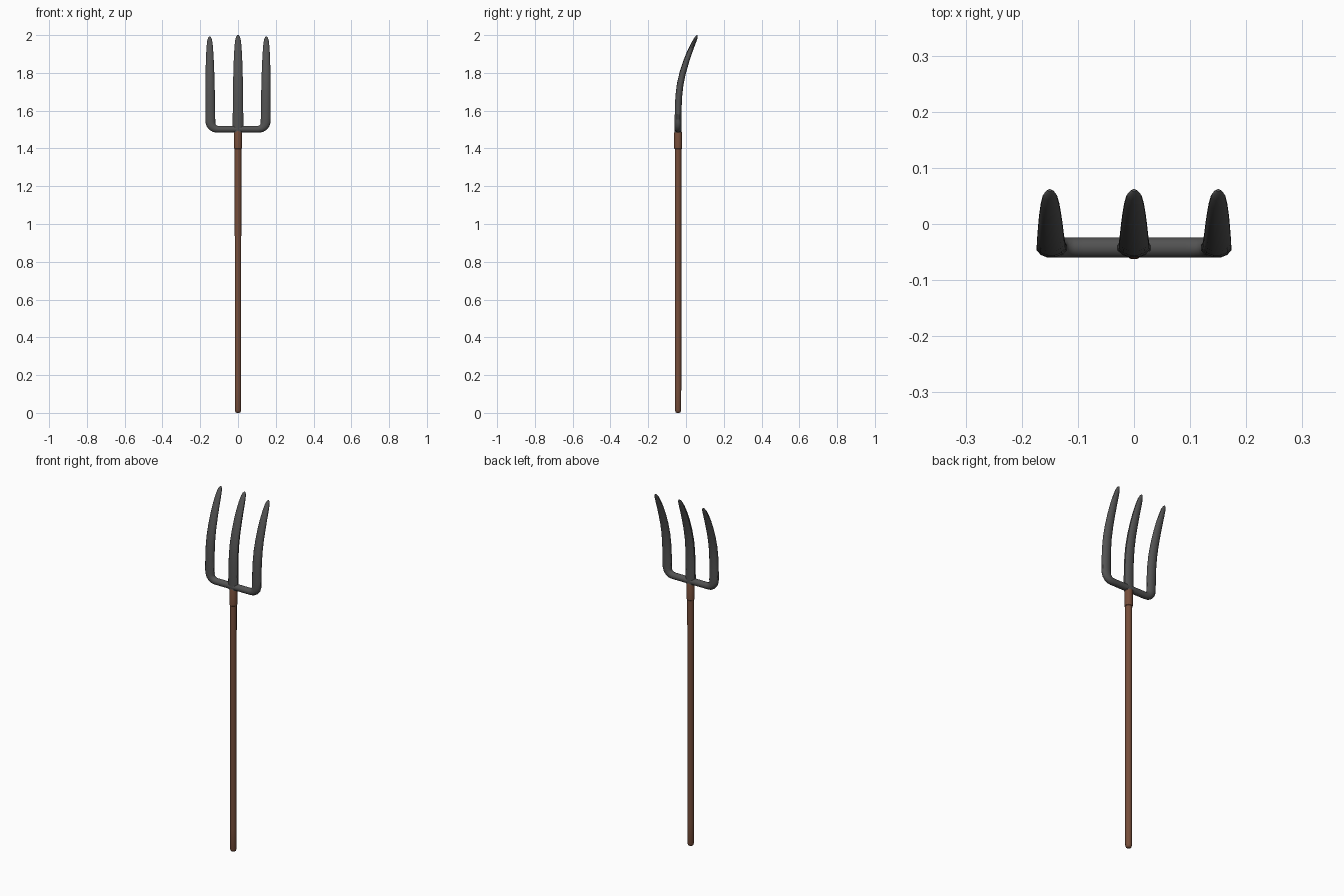
import bpy, bmesh, math
from mathutils import Vector

if "Cube" in bpy.data.objects:
    bpy.data.objects.remove(bpy.data.objects["Cube"])

def material(name, rgb):
    m = bpy.data.materials.new(name)
    m.diffuse_color = (*rgb, 1)
    m.use_nodes = True
    m.node_tree.nodes["Principled BSDF"].inputs["Base Color"].default_value = m.diffuse_color
    return m

iron = material("dark iron", (0.085, 0.085, 0.085))
wood = material("brown wood", (0.18, 0.075, 0.042))
Y0 = -0.042  # depth of the handle axis

def loft(name, stations, mat, sides=12, angle=40):
    """Skin elliptical rings along a path; station = (x, y, z, width, depth)."""
    bm = bmesh.new()
    pts = [Vector(s[:3]) for s in stations]
    rings = []
    for i, (x, y, z, w, d) in enumerate(stations):
        t = (pts[min(i + 1, len(pts) - 1)] - pts[max(i - 1, 0)]).normalized()
        u = t.cross(Vector((0, 1, 0))).normalized()
        v = u.cross(t)
        ring = []
        for k in range(sides):
            a = 2 * math.pi * (k + 0.5) / sides
            ring.append(bm.verts.new(pts[i] + u * (w / 2 * math.cos(a)) + v * (d / 2 * math.sin(a))))
        rings.append(ring)
    for a, b in zip(rings, rings[1:]):
        for k in range(sides):
            n = (k + 1) % sides
            bm.faces.new((a[k], a[n], b[n], b[k]))
    bm.faces.new(rings[0])
    bm.faces.new(rings[-1])
    bmesh.ops.recalc_face_normals(bm, faces=bm.faces)
    me = bpy.data.meshes.new(name)
    bm.to_mesh(me)
    bm.free()
    ob = bpy.data.objects.new(name, me)
    bpy.context.collection.objects.link(ob)
    me.materials.append(mat)
    bpy.ops.object.select_all(action='DESELECT')
    ob.select_set(True)
    bpy.context.view_layer.objects.active = ob
    bpy.ops.object.shade_smooth_by_angle(angle=math.radians(angle))
    return ob

# tine profile: (z, y, width, depth), curving to the back and tapering to the tip
TINE = [(1.56, -0.042, 0.058, 0.037), (1.62, -0.041, 0.057, 0.037), (1.68, -0.038, 0.056, 0.037),
        (1.74, -0.031, 0.054, 0.036), (1.80, -0.018, 0.051, 0.034), (1.86, 0.000, 0.047, 0.031),
        (1.91, 0.018, 0.042, 0.027), (1.95, 0.035, 0.036, 0.022), (1.98, 0.049, 0.028, 0.016),
        (1.993, 0.056, 0.018, 0.011), (2.0, 0.060, 0.007, 0.005)]

# middle tine, rising from the crossbar
loft("middle_tine", [(0, Y0, 1.485, 0.054, 0.037), (0, Y0, 1.52, 0.060, 0.037)]
     + [(0, y, z, w, d) for z, y, w, d in TINE], iron)

# outer tines, each bent in one piece with half of the crossbar
for side, label in ((-1, "left"), (1, "right")):
    path = [(0, Y0, 1.502, 0.037, 0.037), (side * 0.09, Y0, 1.502, 0.037, 0.037)]
    for k in range(5):
        a = math.pi / 2 * k / 4
        path.append((side * (0.108 + 0.038 * math.sin(a)), Y0, 1.540 - 0.038 * math.cos(a),
                     0.037 + 0.018 * k / 4, 0.037))
    path += [(side * (0.147 + 0.003 * (z - 1.56) / 0.44), y, z - 0.008 * (z - 1.56) / 0.44,
              w * 0.94, d) for z, y, w, d in TINE]
    loft(label + "_tine_and_crossbar", path, iron)

# wooden shaft with a rounded foot
loft("shaft", [(0, Y0, z, 2 * r, 2 * r) for z, r in
               ((0, 0.008), (0.004, 0.014), (0.014, 0.017), (0.13, 0.0175), (1.42, 0.018))], wood)

# thicker collar under the crossbar
loft("collar", [(0, Y0, z, 2 * r, 2 * r) for z, r in
                ((1.396, 0.018), (1.399, 0.021), (1.485, 0.021), (1.492, 0.019))], wood)
